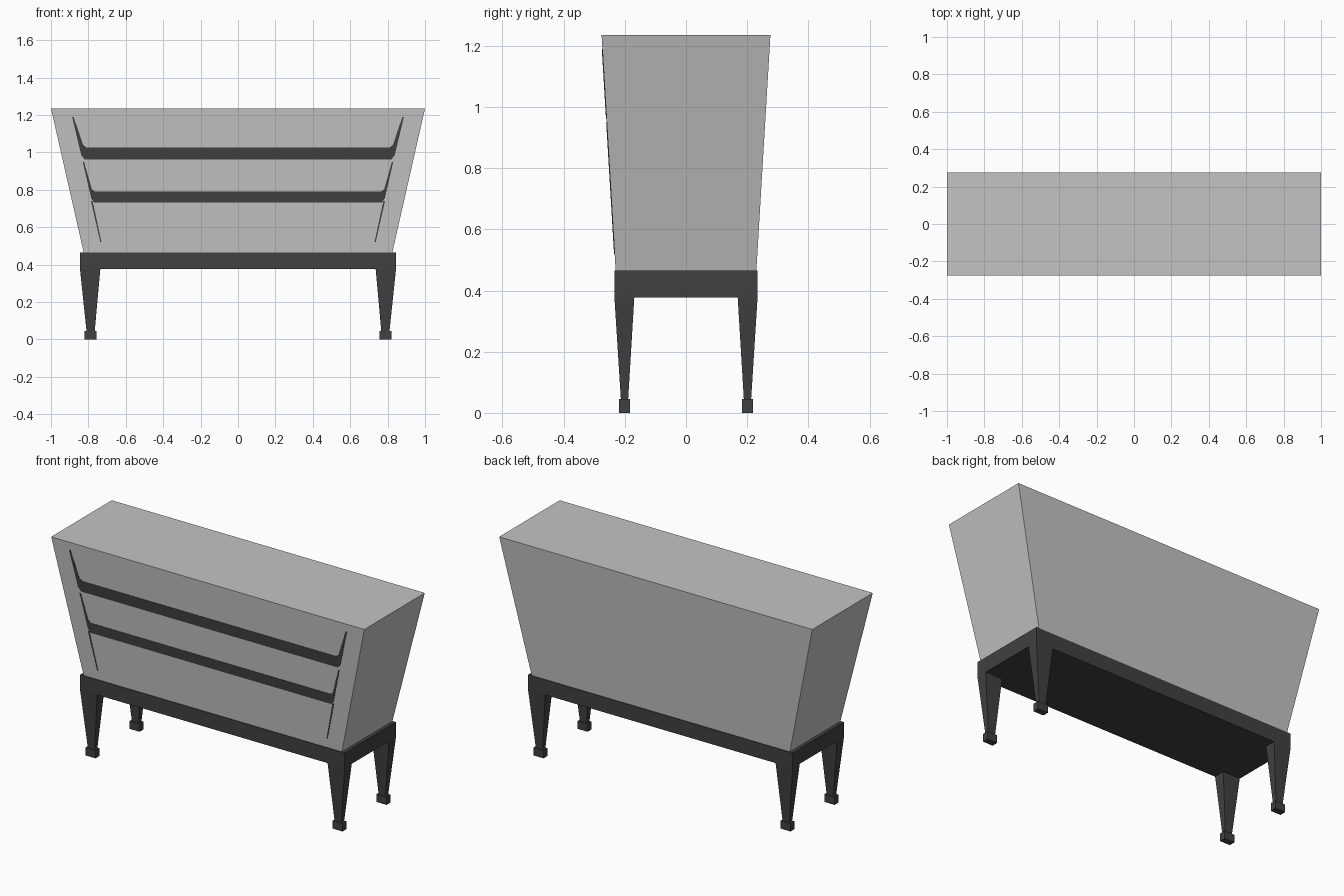
import bpy, bmesh

if "Cube" in bpy.data.objects:
    bpy.data.objects.remove(bpy.data.objects["Cube"])

def material(name, v):
    m = bpy.data.materials.new(name)
    m.diffuse_color = (v, v, v, 1)
    m.use_nodes = True
    m.node_tree.nodes["Principled BSDF"].inputs["Base Color"].default_value = m.diffuse_color
    return m

GREY = material("light grey", 0.55)
DARK = material("charcoal", 0.052)

def finish(name, bm, mat):
    bmesh.ops.recalc_face_normals(bm, faces=bm.faces)
    me = bpy.data.meshes.new(name)
    bm.to_mesh(me)
    bm.free()
    me.materials.append(mat)
    ob = bpy.data.objects.new(name, me)
    bpy.context.collection.objects.link(ob)
    return ob

def loft(bm, rings):
    """Closed solid through rings of equal length."""
    vs = [[bm.verts.new(p) for p in r] for r in rings]
    n = len(vs[0])
    for a, b in zip(vs, vs[1:]):
        for i in range(n):
            j = (i + 1) % n
            bm.faces.new((a[i], a[j], b[j], b[i]))
    bm.faces.new(vs[0][::-1])
    bm.faces.new(vs[-1])

def rect(x0, x1, y0, y1, z):
    return [(x0, y0, z), (x1, y0, z), (x1, y1, z), (x0, y1, z)]

# Flared case
Z0, Z1, Y0, Y1 = 0.465, 1.236, 0.23, 0.276
bm = bmesh.new()
loft(bm, [rect(-0.825, 0.825, -Y0, Y0, Z0), rect(-1, 1, -Y1, Y1, Z1)])
finish("case", bm, GREY)

# Base tray
bm = bmesh.new()
loft(bm, [rect(-0.845, 0.845, -0.234, 0.234, z) for z in (0.378, 0.465)])
finish("base", bm, DARK)

# Tapered legs with block feet
for sx, xn in ((-1, "left"), (1, "right")):
    for sy, yn in ((-1, "front"), (1, "back")):
        bm = bmesh.new()
        for rings in (((0.736, 0.845, 0.169, 0.234, 0.378),
                       (0.766, 0.810, 0.189, 0.213, 0.045)),
                      ((0.757, 0.821, 0.183, 0.219, 0.045),
                       (0.757, 0.821, 0.183, 0.219, 0.0))):
            loft(bm, [rect(sx * a, sx * b, sy * c, sy * d, z)
                      for a, b, c, d, z in rings])
        finish(f"{yn}_{xn}_leg", bm, DARK)

# Thin shelf edges with tapering ends, lying on the sloping front
def face_y(z):
    return -(Y0 + (z - Z0) / (Z1 - Z0) * (Y1 - Y0))

def trim(name, half):
    outline = half + [(-x, z) for x, z in reversed(half)]
    bm = bmesh.new()
    loft(bm, [[(x, face_y(z) + d, z) for x, z in outline]
              for d in (0.002, -0.002)])
    finish(name, bm, DARK)

trim("upper_shelf_edge", [(0.82, 0.963), (0.838, 0.985), (0.887, 1.19),
                          (0.879, 1.19), (0.828, 1.04), (0.81, 1.026)])
trim("lower_shelf_edge", [(0.733, 0.52), (0.728, 0.52), (0.77, 0.733),
                          (0.785, 0.755), (0.83, 0.95), (0.823, 0.95),
                          (0.782, 0.805), (0.765, 0.791)][2:])

# Slivers below the lower shelf edge
for s, n in ((-1, "left"), (1, "right")):
    bm = bmesh.new()
    strip = [(0.730, 0.52), (0.736, 0.52), (0.786, 0.74), (0.777, 0.74)]
    loft(bm, [[(s * x, face_y(z) + d, z) for x, z in strip]
              for d in (0.002, -0.002)])
    finish(f"{n}_side_strip", bm, DARK)
